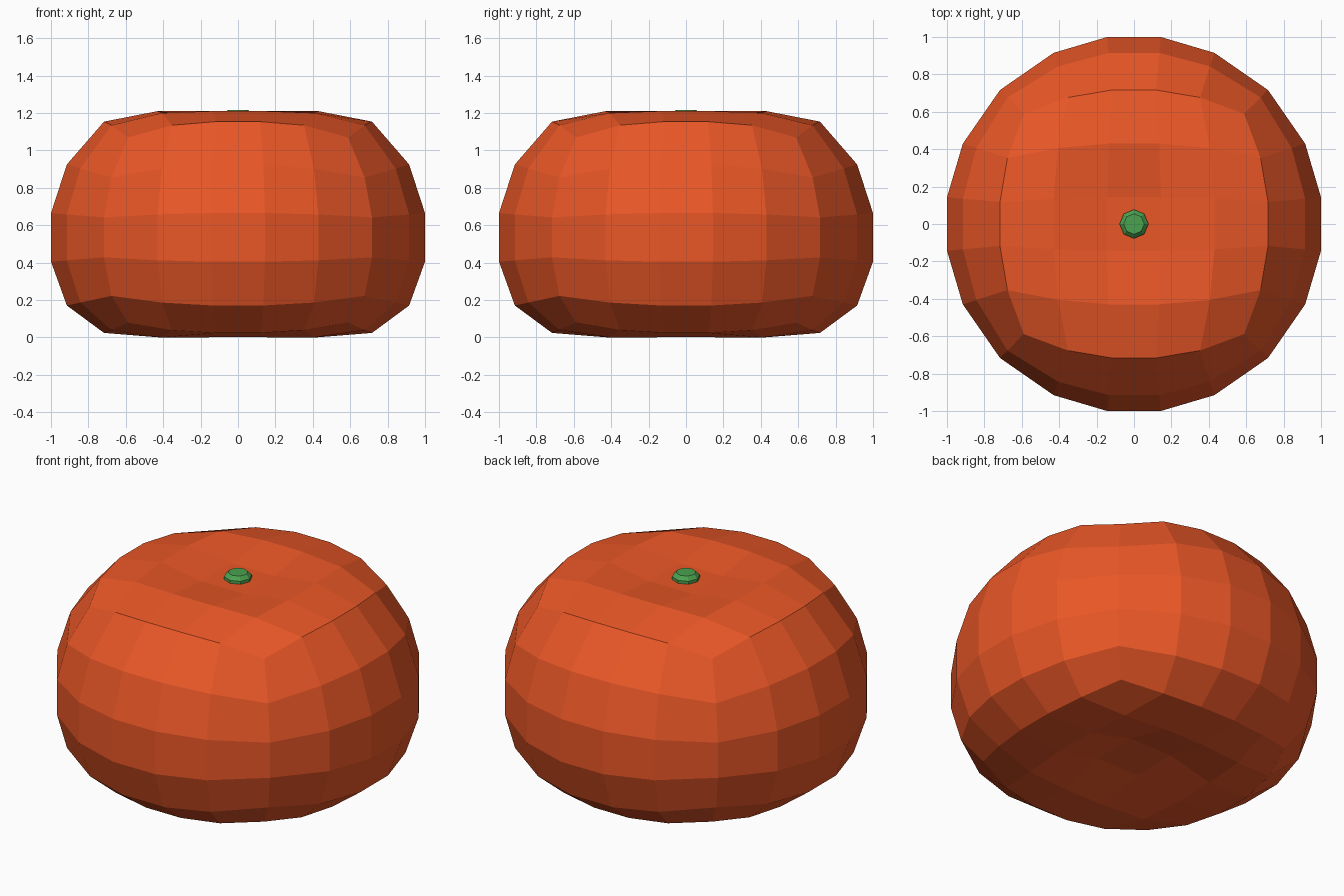
import bpy, bmesh, math

if "Cube" in bpy.data.objects:
    bpy.data.objects.remove(bpy.data.objects["Cube"])


def material(name, color):
    m = bpy.data.materials.new(name)
    m.diffuse_color = (*color, 1)
    m.use_nodes = True
    m.node_tree.nodes["Principled BSDF"].inputs["Base Color"].default_value = m.diffuse_color
    return m


def finish(bm, name, mat):
    bmesh.ops.recalc_face_normals(bm, faces=bm.faces)
    me = bpy.data.meshes.new(name)
    bm.to_mesh(me)
    bm.free()
    me.materials.append(mat)
    ob = bpy.data.objects.new(name, me)
    bpy.context.collection.objects.link(ob)
    return ob


# Fruit body: 5x5 gridded cube rounded to a sphere, squashed and dimpled
bm = bmesh.new()
bmesh.ops.create_cube(bm, size=2)
bmesh.ops.subdivide_edges(bm, edges=bm.edges[:], cuts=4, use_grid_fill=True)
for v in bm.verts:
    a, b, c = (t * t for t in v.co)
    x = 1.02 * v.co.x * math.sqrt(1 - b / 2 - c / 2 + b * c / 3)
    y = 1.02 * v.co.y * math.sqrt(1 - a / 2 - c / 2 + a * c / 3)
    z = 1.02 * v.co.z * math.sqrt(1 - a / 2 - b / 2 + a * b / 3)
    r = math.hypot(x, y)
    if z > 0:
        height = 0.535 + 0.907 * z - 0.45 * max(0, 0.795 - r)
    else:
        height = 0.535 + 0.907 * z + 0.57 * max(0, 0.97 - r)
    v.co = (x, y, max(0, height))
finish(bm, "fruit_body", material("fruit_skin", (0.82, 0.095, 0.02)))

# Stem: short eight-sided knob sitting in the top dimple
bm = bmesh.new()
profile = [(0.05, 1.13), (0.077, 1.175), (0.077, 1.193), (0.055, 1.215)]
rings = [[bm.verts.new((r * math.cos(i * math.pi / 4), r * math.sin(i * math.pi / 4), z))
          for i in range(8)] for r, z in profile]
for lo, hi in zip(rings, rings[1:]):
    for i in range(8):
        j = (i + 1) % 8
        bm.faces.new((lo[i], lo[j], hi[j], hi[i]))
bm.faces.new(rings[0][::-1])
bm.faces.new(rings[-1])
finish(bm, "stem", material("stem_green", (0.07, 0.36, 0.08)))
